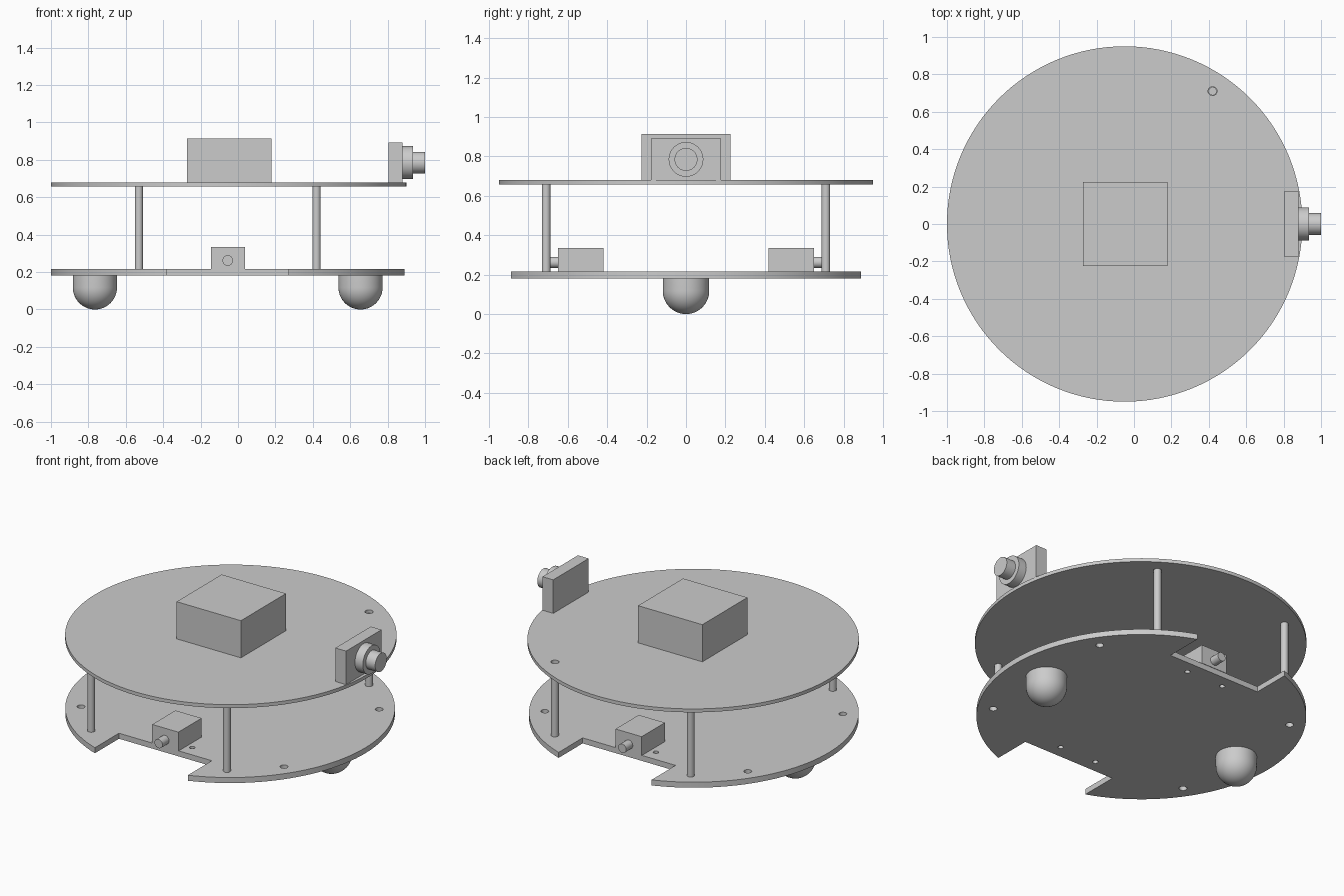
import bpy, bmesh, math
from mathutils import Matrix, Vector

cube = bpy.data.objects.get("Cube")
if cube:
    bpy.data.objects.remove(cube, do_unlink=True)

grey = bpy.data.materials.new("light grey")
grey.use_nodes = True
GREY = (0.6, 0.6, 0.6, 1)
grey.diffuse_color = GREY
grey.node_tree.nodes["Principled BSDF"].inputs["Base Color"].default_value = GREY

CX = -0.055                      # centre of the lower deck
AXES = {"x": Matrix.Rotation(math.pi / 2, 4, "Y"),
        "y": Matrix.Rotation(math.pi / 2, 4, "X"),
        "z": Matrix.Identity(4)}


def add_box(bm, lo, hi):
    lo, hi = Vector(lo), Vector(hi)
    size = Matrix.Diagonal((hi - lo).to_4d())
    bmesh.ops.create_cube(bm, size=1, matrix=Matrix.Translation((lo + hi) / 2) @ size)


def add_cylinder(bm, centre, radius, length, axis="z", sides=48):
    bmesh.ops.create_cone(bm, cap_ends=True, segments=sides, radius1=radius,
                          radius2=radius, depth=length,
                          matrix=Matrix.Translation(centre) @ AXES[axis])


def finish(bm, name):
    mesh = bpy.data.meshes.new(name)
    bmesh.ops.recalc_face_normals(bm, faces=bm.faces)
    bm.to_mesh(mesh)
    bm.free()
    mesh.materials.append(grey)
    obj = bpy.data.objects.new(name, mesh)
    bpy.context.collection.objects.link(obj)
    return obj


def smooth(obj):
    bpy.ops.object.select_all(action="DESELECT")
    obj.select_set(True)
    bpy.context.view_layer.objects.active = obj
    bpy.ops.object.shade_smooth_by_angle(angle=math.radians(30))


def box(name, lo, hi):
    bm = bmesh.new()
    add_box(bm, lo, hi)
    return finish(bm, name)


def cylinder(name, *args, **kwargs):
    bm = bmesh.new()
    add_cylinder(bm, *args, **kwargs)
    obj = finish(bm, name)
    smooth(obj)
    return obj


def cut(obj, bm):
    """Subtract the cutter mesh and apply it."""
    cutter = finish(bm, obj.name + "_cutter")
    cutter.hide_render = True
    mod = obj.modifiers.new("cut", "BOOLEAN")
    mod.operation, mod.solver, mod.object = "DIFFERENCE", "EXACT", cutter
    bpy.ops.object.select_all(action="DESELECT")
    obj.select_set(True)
    bpy.context.view_layer.objects.active = obj
    bpy.ops.object.modifier_apply(modifier=mod.name)
    bpy.data.objects.remove(cutter, do_unlink=True)
    smooth(obj)


SIGNS = (-1, 1)
CORNERS = [(sx, sy) for sx in SIGNS for sy in SIGNS]

# Lower deck with wheel notches and screw holes
lower_deck = cylinder("lower_deck", (CX, 0, 0.198), 0.945, 0.035, sides=128)
bm = bmesh.new()
for s in SIGNS:
    y0, y1 = sorted((s * 0.647, s * 1.1))
    add_box(bm, (CX - 0.325, y0, 0.1), (CX + 0.325, y1, 0.3))
for sx, sy in CORNERS:
    add_cylinder(bm, (CX + sx * 0.71, sy * 0.475, 0.2), 0.023, 0.2, sides=24)
    add_cylinder(bm, (CX + sx * 0.13, sy * 0.565, 0.2), 0.016, 0.2, sides=24)
cut(lower_deck, bm)

# Upper deck with one open post hole
upper_deck = cylinder("upper_deck", (-0.05, 0, 0.669), 0.95, 0.022, sides=128)
bm = bmesh.new()
add_cylinder(bm, (CX + 0.475, 0.71, 0.67), 0.024, 0.2, sides=24)
cut(upper_deck, bm)

# Posts between the decks
for sx, sy in CORNERS:
    name = f"{'front' if sy < 0 else 'back'}_{'left' if sx > 0 else 'right'}_post"
    cylinder(name, (CX + sx * 0.475, sy * 0.71, 0.4375), 0.022, 0.445, sides=32)

# Motors with shafts
for label, s in (("front", -1), ("back", 1)):
    y0, y1 = sorted((s * 0.418, s * 0.65))
    box(label + "_motor", (CX - 0.09, y0, 0.215), (CX + 0.093, y1, 0.335))
    cylinder(label + "_motor_shaft", (CX, s * 0.683, 0.262), 0.028, 0.066, axis="y", sides=32)


# Round-ended casters under the lower deck
def caster(name, x, r=0.118, top=0.181, steps=14):
    bm = bmesh.new()
    arc = [(r * math.cos(a), r - r * math.sin(a))
           for a in (math.pi / 2 * i / steps for i in range(steps + 1))]
    verts = [bm.verts.new((px, 0, pz)) for px, pz in [(0, top), (r, top)] + arc]
    edges = [bm.edges.new(pair) for pair in zip(verts, verts[1:])]
    bmesh.ops.spin(bm, geom=verts + edges, cent=(0, 0, 0), axis=(0, 0, 1),
                   angle=2 * math.pi, steps=48)
    bmesh.ops.remove_doubles(bm, verts=bm.verts, dist=0.0001)
    bmesh.ops.translate(bm, verts=bm.verts, vec=(x, 0, 0))
    smooth(finish(bm, name))


caster("left_caster", CX + 0.71)
caster("right_caster", CX - 0.71)

# Equipment box on the upper deck
box("equipment_box", (-0.272, -0.225, 0.68), (0.178, 0.225, 0.915))

# Camera: board, lens base and lens
box("camera_board", (0.805, -0.177, 0.68), (0.88, 0.177, 0.892))
cylinder("lens_base", (0.907, 0, 0.785), 0.088, 0.056, axis="x")
cylinder("lens", (0.967, 0, 0.785), 0.058, 0.066, axis="x")
